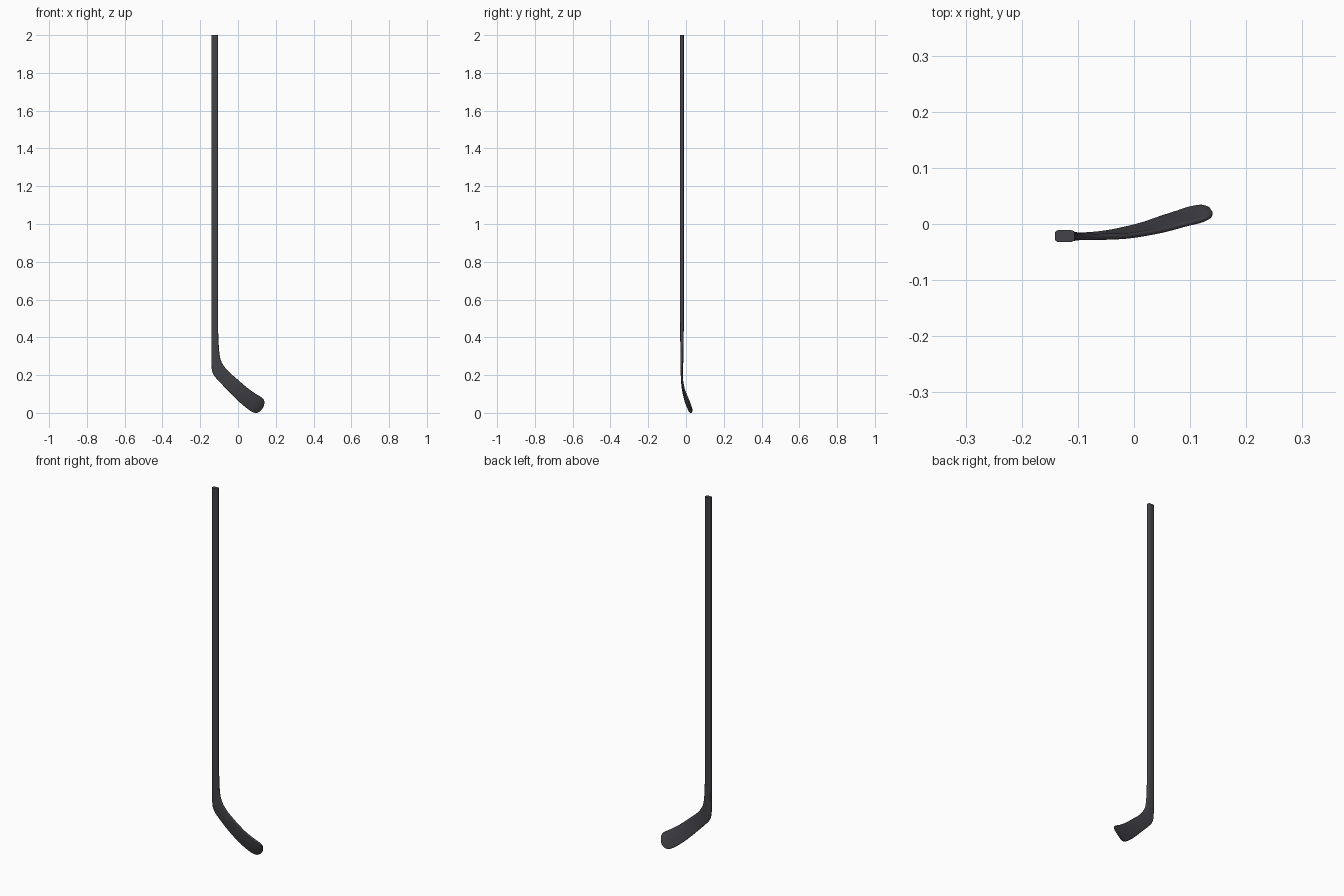
import bpy, bmesh, math
from mathutils import Vector

if "Cube" in bpy.data.objects:
    bpy.data.objects.remove(bpy.data.objects["Cube"])

# Stations along the stick: lower/heel edge, upper/inner edge, thickness
S = [
    ((-.141, -.0215, .55), (-.106, -.0215, .55), .021),
    ((-.141, -.0215, .42), (-.105, -.0215, .44), .019),
    ((-.141, -.0215, .31), (-.102, -.022, .36), .016),
    ((-.140, -.022, .240), (-.096, -.022, .300), .014),
    ((-.130, -.022, .203), (-.083, -.023, .262), .012),
    ((-.103, -.021, .170), (-.055, -.023, .224), .011),
    ((-.053, -.016, .118), (-.006, -.021, .180), .010),
    ((.005, -.003, .060), (.050, -.012, .132), .009),
    ((.050, .012, .022), (.092, -.001, .102), .009),
    ((.075, .020, .006), (.117, .005, .087), .009),
    ((.098, .028, .000), (.131, .010, .077), .008),
    ((.120, .032, .012), (.138, .015, .066), .007),
    ((.134, .028, .030), (.140, .019, .053), .006),
]


def spline(a, b, c, d, t):
    """Catmull-Rom interpolation between b and c."""
    return 0.5 * (2 * b + (c - a) * t + (2 * a - 5 * b + 4 * c - d) * t * t
                  + (3 * b - a - 3 * c + d) * t ** 3)


def smooth_stations(stations, steps):
    rows = [(Vector(l), Vector(u), th) for l, u, th in stations]
    out, n = [], len(rows)
    for i in range(n - 1):
        q = [rows[max(0, min(n - 1, i + k))] for k in (-1, 0, 1, 2)]
        for j in range(steps):
            out.append(tuple(spline(*(r[k] for r in q), j / steps) for k in range(3)))
    return out + [rows[-1]]


def section(lower, upper, thick, tangent, seg=4):
    """Rounded rectangle spanning lower to upper."""
    across = upper - lower
    half = across.length / 2
    across.normalize()
    normal = tangent.cross(across).normalized()
    mid, ht = (lower + upper) / 2, thick / 2
    r = min(.006, ht * .85)
    pts = []
    for k, (sx, sy) in enumerate(((1, 1), (-1, 1), (-1, -1), (1, -1))):
        for j in range(seg + 1):
            a = math.pi / 2 * (k + j / seg)
            pts.append(mid + across * (sx * (half - r) + r * math.cos(a))
                       + normal * (sy * (ht - r) + r * math.sin(a)))
    return pts


def loft(name, stations, mat):
    bm = bmesh.new()
    mids = [(l + u) / 2 for l, u, _ in stations]
    rings = []
    for i, (l, u, th) in enumerate(stations):
        tangent = mids[min(i + 1, len(mids) - 1)] - mids[max(i - 1, 0)]
        rings.append([bm.verts.new(p) for p in section(l, u, th, tangent)])
    for a, b in zip(rings, rings[1:]):
        for i in range(len(a)):
            j = (i + 1) % len(a)
            bm.faces.new((a[i], a[j], b[j], b[i]))
    bm.faces.new(rings[0])
    bm.faces.new(rings[-1])
    bmesh.ops.recalc_face_normals(bm, faces=bm.faces)
    me = bpy.data.meshes.new(name)
    bm.to_mesh(me)
    bm.free()
    ob = bpy.data.objects.new(name, me)
    bpy.context.collection.objects.link(ob)
    me.materials.append(mat)
    bpy.ops.object.select_all(action='DESELECT')
    ob.select_set(True)
    bpy.context.view_layer.objects.active = ob
    bpy.ops.object.shade_smooth_by_angle(angle=math.radians(40))
    return ob


dark = bpy.data.materials.new("dark_composite")
dark.diffuse_color = (.055, .055, .065, 1)
dark.use_nodes = True
dark.node_tree.nodes["Principled BSDF"].inputs["Base Color"].default_value = dark.diffuse_color

# Shaft flowing into the curved, twisted blade as one continuous piece
top = (Vector((-.141, -.0215, 2)), Vector((-.106, -.0215, 2)), .021)
loft("shaft_and_blade", [top] + smooth_stations(S, 5), dark)
